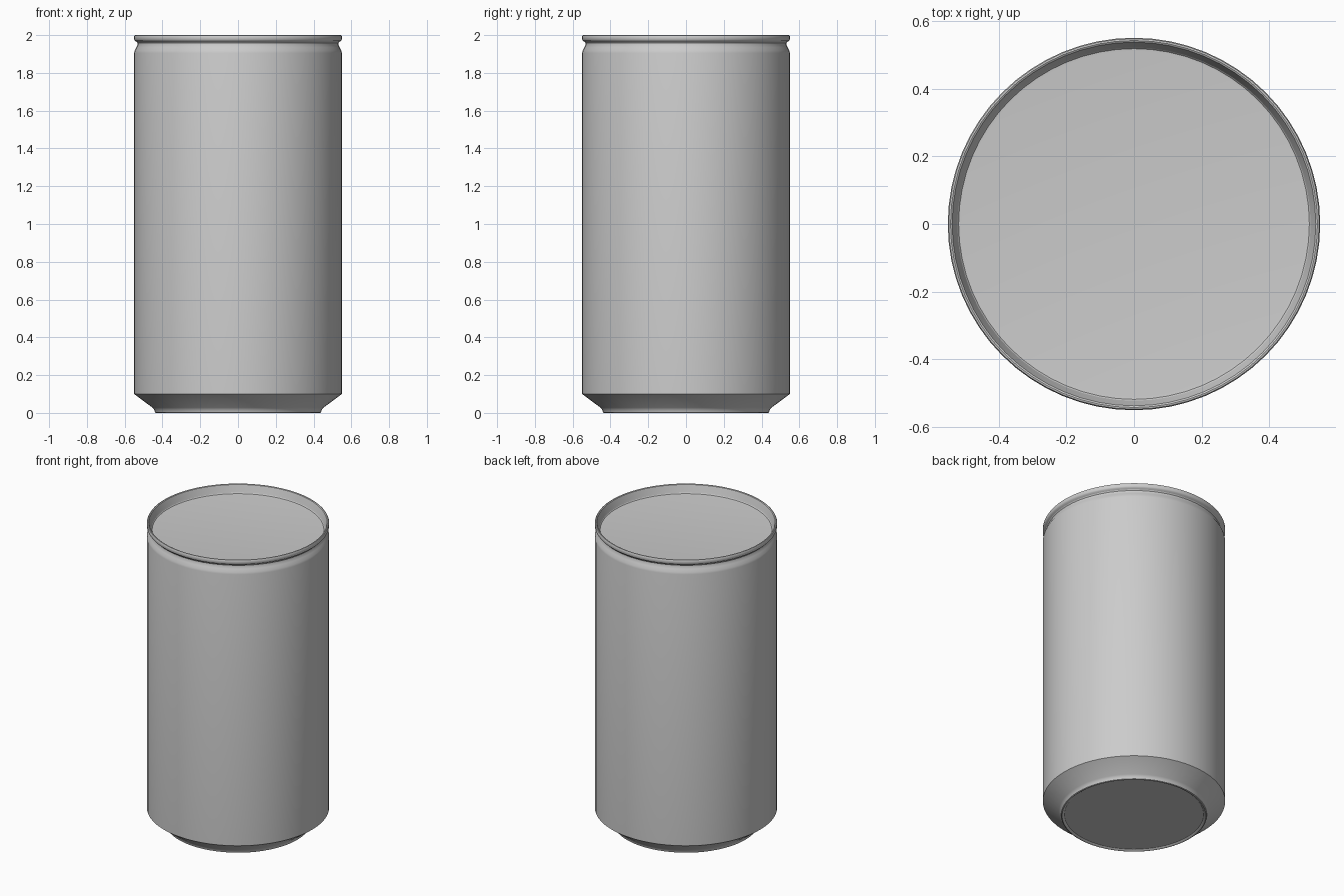
import bpy
import bmesh
from math import cos, sin, pi, radians

SIDES = 64

cube = bpy.data.objects.get("Cube")
if cube:
    bpy.data.objects.remove(cube, do_unlink=True)

# One plain metal colour
metal = bpy.data.materials.new("grey metal")
metal.use_nodes = True
colour = (0.6, 0.6, 0.6, 1)
metal.diffuse_color = colour
metal.node_tree.nodes["Principled BSDF"].inputs["Base Color"].default_value = colour


def lathe(name, profile):
    """Turn (radius, height) points about z; a zero radius closes to a point."""
    bm = bmesh.new()
    rings = []
    for r, z in profile:
        if r == 0:
            rings.append([bm.verts.new((0, 0, z))] * SIDES)
        else:
            rings.append([bm.verts.new((r * cos(2 * pi * i / SIDES),
                                        r * sin(2 * pi * i / SIDES), z))
                          for i in range(SIDES)])
    for low, high in zip(rings, rings[1:]):
        for i in range(SIDES):
            j = (i + 1) % SIDES
            corners = dict.fromkeys((low[i], low[j], high[j], high[i]))
            bm.faces.new(list(corners))
    mesh = bpy.data.meshes.new(name)
    bm.to_mesh(mesh)
    bm.free()
    mesh.materials.append(metal)
    obj = bpy.data.objects.new(name, mesh)
    bpy.context.collection.objects.link(obj)
    bpy.ops.object.select_all(action="DESELECT")
    obj.select_set(True)
    bpy.context.view_layer.objects.active = obj
    bpy.ops.object.shade_smooth_by_angle(angle=radians(35))
    return obj


# Base: shallow recessed disc, standing ring and sloped foot
lathe("base", [(0, 0.008), (0.42, 0.008), (0.428, 0.002), (0.434, 0),
               (0.44, 0.003), (0.443, 0.016), (0.453, 0.028), (0.55, 0.1)])

# Body: straight wall with a rounded shoulder drawn in to the neck
lathe("body", [(0.55, 0.1), (0.55, 1.905), (0.547, 1.918),
               (0.538, 1.935), (0.531, 1.95), (0.531, 1.957), (0.536, 1.964)])

# Rim: rolled seam around the top
lathe("rim", [(0.536, 1.964), (0.546, 1.97), (0.55, 1.977), (0.55, 1.993),
              (0.547, 1.999), (0.542, 2), (0.537, 1.997), (0.533, 1.985),
              (0.527, 1.965), (0.522, 1.95)])

# Lid: flat panel sunk inside the rim
lathe("lid", [(0.522, 1.95), (0.518, 1.945), (0.51, 1.944), (0, 1.944)])
